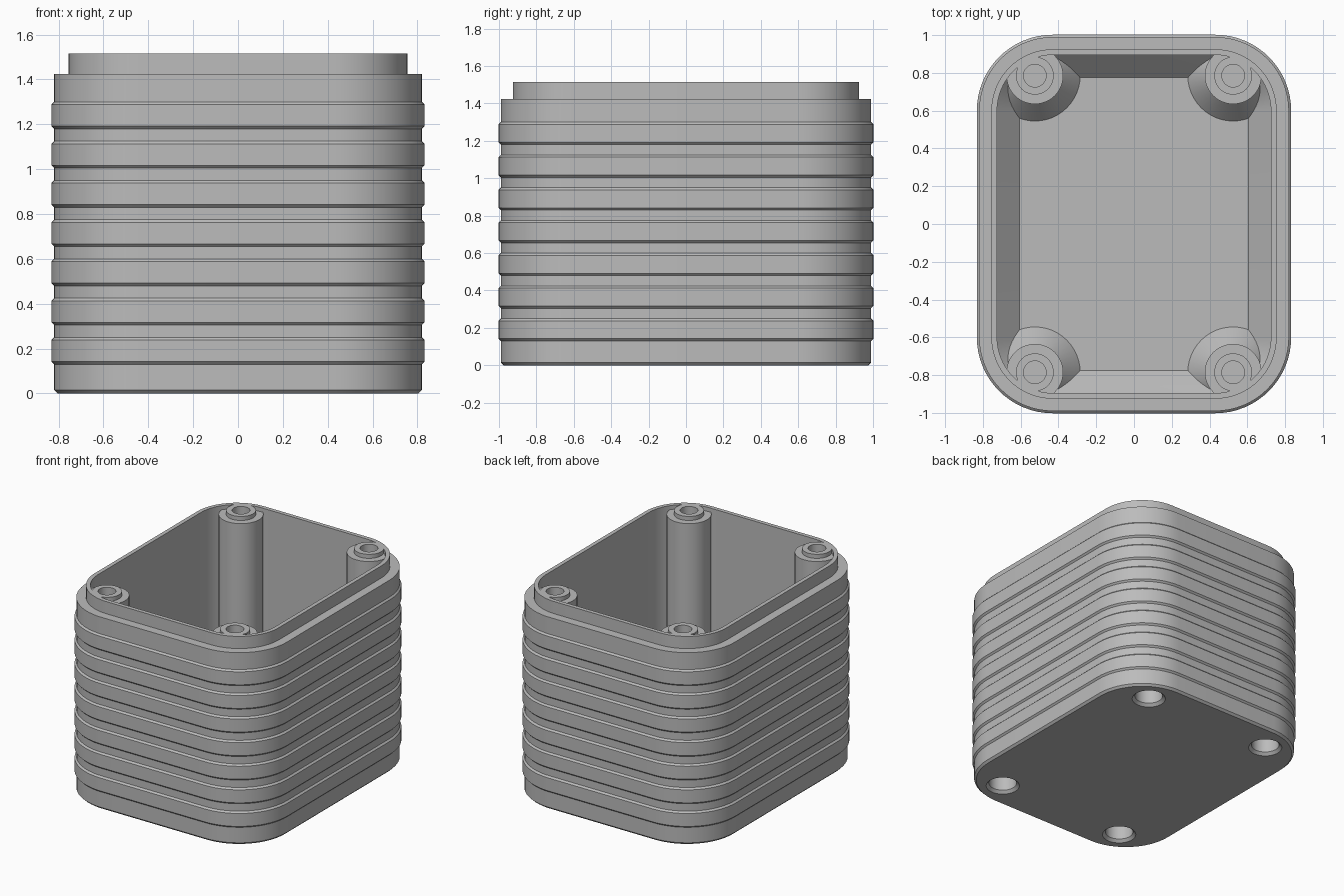
import bpy, bmesh, math

if "Cube" in bpy.data.objects:
    bpy.data.objects.remove(bpy.data.objects["Cube"], do_unlink=True)

CORE_X, CORE_Y = 0.43, 0.60        # centres of the rounded corners
POST_X, POST_Y = 0.525, 0.785
TOP, FLOOR = 1.515, 0.12

grey = bpy.data.materials.new("plain grey")
grey.use_nodes = True
colour = (0.5, 0.5, 0.5, 1)
grey.diffuse_color = colour
grey.node_tree.nodes["Principled BSDF"].inputs["Base Color"].default_value = colour


def outline(radius, segments, core_x, core_y):
    """Rounded rectangle, or a circle when the core is zero."""
    points = []
    for quarter, (sx, sy) in enumerate([(1, 1), (-1, 1), (-1, -1), (1, -1)]):
        last = segments + 1 if core_x else segments
        for i in range(last):
            a = (quarter + i / segments) * math.pi / 2
            points.append((sx * core_x + radius * math.cos(a),
                           sy * core_y + radius * math.sin(a)))
    return points


def loft(name, profile, core=(0, 0), at=(0, 0), segments=16):
    """Closed solid skinned through (radius, height) rings."""
    bm = bmesh.new()
    rings = []
    for radius, z in profile:
        rings.append([bm.verts.new((x + at[0], y + at[1], z))
                      for x, y in outline(radius, segments, *core)])
    for low, high in zip(rings, rings[1:]):
        n = len(low)
        for i in range(n):
            j = (i + 1) % n
            bm.faces.new((low[i], low[j], high[j], high[i]))
    bm.faces.new(rings[0][::-1])
    bm.faces.new(rings[-1])
    bmesh.ops.recalc_face_normals(bm, faces=bm.faces)
    mesh = bpy.data.meshes.new(name)
    bm.to_mesh(mesh)
    bm.free()
    obj = bpy.data.objects.new(name, mesh)
    obj.data.materials.append(grey)
    bpy.context.collection.objects.link(obj)
    return obj


def select(obj):
    bpy.ops.object.select_all(action='DESELECT')
    obj.select_set(True)
    bpy.context.view_layer.objects.active = obj


def combine(obj, tool, operation):
    select(obj)
    mod = obj.modifiers.new("cut", 'BOOLEAN')
    mod.operation, mod.solver, mod.object = operation, 'EXACT', tool
    bpy.ops.object.modifier_apply(modifier=mod.name)


# Outer wall with seven chamfered ribs, stepped lip, chamfered cavity floor
wall, rib, c = 0.39, 0.402, 0.012
profile = [(0.375, 0), (wall, 0.015)]
for i in range(7):
    z = 0.13 + 0.175 * i
    profile += [(wall, z), (rib, z + c), (rib, z + 0.12 - c), (wall, z + 0.12)]
profile += [(wall, 1.425), (0.325, 1.425), (0.325, TOP), (0.295, TOP),
            (0.295, FLOOR + 0.12), (0.175, FLOOR)]
shell = loft("ribbed_shell", profile, (CORE_X, CORE_Y))

# Helper that trims the posts to the cavity
trim = loft("post_trim", [(0.31, 0.05), (0.31, 2)], (CORE_X, CORE_Y))
trim.hide_render = True

# Corner screw posts with flared feet, raised collars and blind holes
parts = [shell]
for sx, sy, place in [(1, 1, "back_left"), (-1, 1, "back_right"),
                      (-1, -1, "front_right"), (1, -1, "front_left")]:
    at = (sx * POST_X, sy * POST_Y)
    post = loft("post_" + place,
                [(0.24, 0.04), (0.24, FLOOR), (0.15, FLOOR + 0.1), (0.15, 1.485),
                 (0.1, 1.485), (0.1, TOP), (0.06, TOP), (0.06, 1.2)], at=at, segments=12)
    combine(post, trim, 'INTERSECT')

    # Countersunk bore from underneath
    bore = loft("bore", [(0.125, -0.01), (0.095, 0.02), (0.095, 0.4)], at=at, segments=12)
    bore.hide_render = True
    for target in (shell, post):
        combine(target, bore, 'DIFFERENCE')
    bpy.data.objects.remove(bore, do_unlink=True)
    parts.append(post)

bpy.data.objects.remove(trim, do_unlink=True)

for part in parts:
    select(part)
    bpy.ops.object.shade_smooth_by_angle(angle=math.radians(30))
